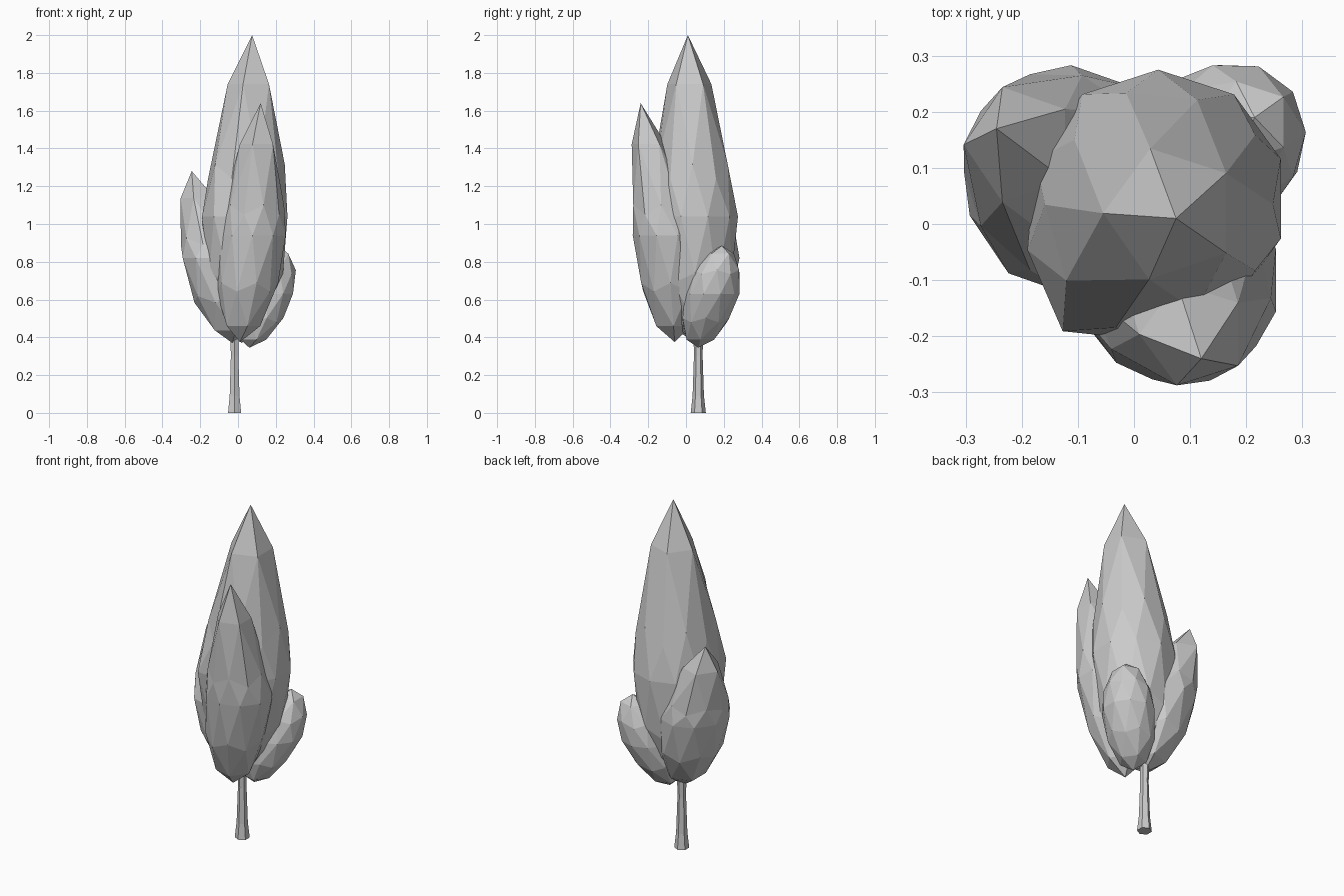
import bpy
import bmesh
import math
from mathutils import Vector, Matrix

cube = bpy.data.objects.get("Cube")
if cube:
    bpy.data.objects.remove(cube, do_unlink=True)

grey = bpy.data.materials.new("plain grey")
grey.use_nodes = True
colour = (0.6, 0.6, 0.6, 1)
grey.diffuse_color = colour
grey.node_tree.nodes["Principled BSDF"].inputs["Base Color"].default_value = colour


def finish(name, bm):
    mesh = bpy.data.meshes.new(name)
    bmesh.ops.recalc_face_normals(bm, faces=bm.faces)
    bm.to_mesh(mesh)
    bm.free()
    mesh.materials.append(grey)
    obj = bpy.data.objects.new(name, mesh)
    bpy.context.collection.objects.link(obj)


def lobe(name, bottom, middle, tip, radius, point, bulge=Vector((0, 0, 0))):
    """Low-poly ball stretched along a bent axis; a higher point gives a sharper tip,
    and a bulge swells the side that faces its direction."""
    bottom, middle, tip = Vector(bottom), Vector(middle), Vector(tip)
    bm = bmesh.new()
    bmesh.ops.create_icosphere(bm, subdivisions=2, radius=1)
    bmesh.ops.rotate(bm, verts=bm.verts, matrix=Matrix.Rotation(math.radians(36), 3, 'Z'))
    for v in bm.verts:
        swell = bulge * max(0, v.co.dot(bulge.normalized())) ** 4
        if v.co.z > 0:
            axis = middle.lerp(tip, min(v.co.z, 1) ** point)
        else:
            axis = middle.lerp(bottom, min(-v.co.z, 1))
        v.co = axis + Vector((v.co.x * radius[0], v.co.y * radius[1], 0)) + swell
    finish(name, bm)


# Foliage: one tall crown with three smaller lobes around it
lobe("main_foliage", (0.02, 0.05, 0.37), (0.043, 0.045, 1.04), (0.075, 0.01, 2.0),
     (0.23, 0.23), 1.95, Vector((-0.035, -0.05, 0)))
lobe("front_foliage", (0.01, -0.06, 0.375), (0.077, -0.1, 0.94), (0.12, -0.24, 1.64),
     (0.185, 0.182), 2.3)
lobe("side_foliage", (-0.03, 0.05, 0.37), (-0.112, 0.078, 0.82), (-0.245, 0.17, 1.28),
     (0.19, 0.205), 2.3)
lobe("small_foliage", (0.06, 0.065, 0.345), (0.155, 0.138, 0.63), (0.215, 0.19, 0.885),
     (0.143, 0.145), 1.1)

# Trunk: six-sided, flared at the foot
bm = bmesh.new()
rings = []
for z, r in ((0, 0.04), (0.09, 0.03), (0.3, 0.023), (0.46, 0.026)):
    rings.append([bm.verts.new((-0.018 + r * math.sin(k * math.pi / 3),
                                0.065 + r * math.cos(k * math.pi / 3), z)) for k in range(6)])
for low, high in zip(rings, rings[1:]):
    for k in range(6):
        n = (k + 1) % 6
        bm.faces.new((low[k], low[n], high[n], high[k]))
bm.faces.new(rings[0])
bm.faces.new(rings[-1])
finish("trunk", bm)
